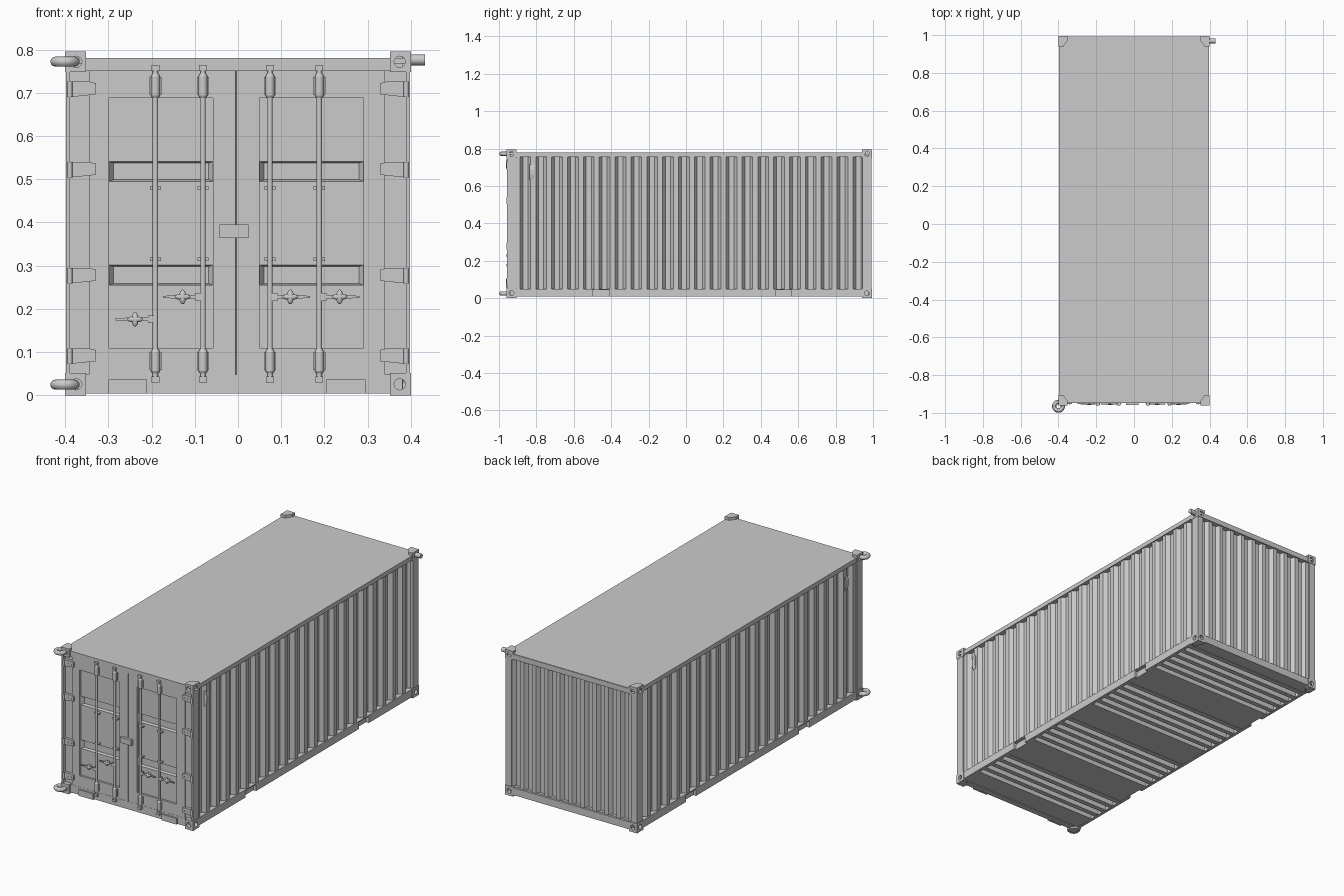
import bpy, bmesh, math
from mathutils import Vector, Matrix

if "Cube" in bpy.data.objects:
    bpy.data.objects.remove(bpy.data.objects["Cube"])


def make(name, bm, smooth=False):
    bmesh.ops.recalc_face_normals(bm, faces=bm.faces)
    me = bpy.data.meshes.new(name)
    bm.to_mesh(me)
    bm.free()
    ob = bpy.data.objects.new(name, me)
    bpy.context.collection.objects.link(ob)
    if smooth:
        bpy.ops.object.select_all(action='DESELECT')
        bpy.context.view_layer.objects.active = ob
        ob.select_set(True)
        bpy.ops.object.shade_smooth_by_angle(angle=math.radians(40))
    return ob


def add_box(bm, x0, x1, y0, y1, z0, z1):
    m = Matrix.Translation(((x0 + x1) / 2, (y0 + y1) / 2, (z0 + z1) / 2)) @ \
        Matrix.Diagonal((abs(x1 - x0), abs(y1 - y0), abs(z1 - z0), 1))
    bmesh.ops.create_cube(bm, size=1, matrix=m)


def boxes(name, *dims):
    bm = bmesh.new()
    for d in dims:
        add_box(bm, *d)
    return make(name, bm)


def add_prism(bm, pts, axis, a, b):
    put = {'x': lambda p, t: (t, p[0], p[1]), 'y': lambda p, t: (p[0], t, p[1]),
           'z': lambda p, t: (p[0], p[1], t)}[axis]
    lo, hi = ([bm.verts.new(put(p, t)) for p in pts] for t in (a, b))
    bm.faces.new(lo)
    bm.faces.new(hi[::-1])
    for i in range(len(pts)):
        bm.faces.new((lo[i - 1], lo[i], hi[i], hi[i - 1]))


def add_cyl(bm, p, q, r0, r1=None, n=16):
    p, q = Vector(p), Vector(q)
    d = q - p
    rot = Vector((0, 0, 1)).rotation_difference(d).to_matrix().to_4x4()
    bmesh.ops.create_cone(bm, cap_ends=True, segments=n, radius1=r0, radius2=r0 if r1 is None else r1,
                          depth=d.length, matrix=Matrix.Translation((p + q) / 2) @ rot)


def add_ball(bm, c, sx, sy, sz):
    bmesh.ops.create_uvsphere(bm, u_segments=12, v_segments=8, radius=1,
                              matrix=Matrix.Translation(c) @ Matrix.Diagonal((sx, sy, sz, 1)))


W, F, B = 0.40, -0.961, 0.995   # half width, front, back

# Corner castings with round holes in their two outer faces
for sx in (-1, 1):
    for ye, sy in ((F, -1), (B, 1)):
        for z0, z1 in ((0, 0.052), (0.748, 0.795)):
            bm = bmesh.new()
            xi, yi = sx * (W - 0.048), ye - sy * 0.055
            add_prism(bm, [(sx * W, ye), (xi, ye), (xi, ye - sy * 0.025),
                           (sx * (W - 0.025), yi), (sx * W, yi)], 'z', z0, z1)
            ob = make("corner_casting", bm)
            zc = (z0 + z1) / 2
            xc, yc = sx * (W - 0.026), ye - sy * 0.028
            for p, q in (((xc, ye + sy * 0.01, zc), (xc, ye - sy * 0.02, zc)),
                         ((sx * (W + 0.01), yc, zc), (sx * (W - 0.02), yc, zc))):
                bm = bmesh.new()
                add_cyl(bm, p, q, 0.013, n=20)
                cut = make("hole_cutter", bm)
                cut.hide_render = True
                mod = ob.modifiers.new("hole", 'BOOLEAN')
                mod.operation, mod.object = 'DIFFERENCE', cut
                bpy.context.view_layer.objects.active = ob
                bpy.ops.object.modifier_apply(modifier=mod.name)
                bpy.data.objects.remove(cut)

# Frame: posts, rails, roof
for s in (-1, 1):
    boxes("front_post", (s * 0.34, s * 0.39, -0.938, -0.91, 0.05, 0.75),
          (s * 0.388, s * 0.398, -0.958, -0.91, 0.05, 0.75))
    boxes("back_post", (s * 0.362, s * 0.398, 0.945, 0.992, 0.05, 0.75))
    boxes("top_side_rail", (s * 0.368, s * 0.397, -0.91, 0.945, 0.756, 0.778))
    boxes("bottom_side_rail", *[(s * 0.38, s * 0.397, a, b, 0.008, 0.05)
                                for a, b in ((-0.91, -0.5), (-0.41, 0.48), (0.565, 0.945))],
          (s * 0.368, s * 0.397, -0.91, 0.945, 0.044, 0.05))
boxes("roof", (-0.397, 0.397, -0.948, 0.99, 0.768, 0.78))
boxes("front_header", (-0.352, 0.352, -0.948, -0.91, 0.75, 0.778))
boxes("front_sill", (-0.352, 0.352, -0.945, -0.91, 0.005, 0.048))
boxes("sill_plates", (-0.3, -0.21, -0.953, -0.94, 0.004, 0.037),
      (0.203, 0.295, -0.953, -0.94, 0.004, 0.037))
boxes("back_top_rail", (-0.365, 0.365, 0.955, 0.992, 0.75, 0.778))
boxes("back_bottom_rail", (-0.365, 0.365, 0.945, 0.992, 0.008, 0.048))


# Corrugated walls: trapezoid wave swept upward
def wave(name, a, b, n, out, inn, place):
    bm = bmesh.new()
    p = (b - a) / n
    pts = [(a + (i + t) * p, d) for i in range(n)
           for t, d in ((0, out), (0.32, out), (0.5, inn), (0.82, inn))] + [(b, out)]
    cols = [[bm.verts.new((*place(u, d), z)) for z in (0.045, 0.762)] for u, d in pts]
    for c, e in zip(cols, cols[1:]):
        bm.faces.new((c[0], e[0], e[1], c[1]))
    make(name, bm)


for s in (-1, 1):
    wave("side_wall", -0.915, 0.95, 22, 0.391, 0.370, lambda u, d: (s * d, u))
wave("back_wall", -0.365, 0.365, 10, 0.984, 0.964, lambda u, d: (u, d))

# Underside: floor, flush plates, groups of cross beams
boxes("floor", (-0.38, 0.38, -0.94, 0.98, 0.034, 0.05))
groups = ((-0.80, -0.56, 4), (-0.36, -0.06, 5), (0.12, 0.42, 5), (0.62, 0.92, 5))
edge = -0.93
for a, b, n in groups:
    boxes("under_plate", (-0.381, 0.381, edge, a, 0.009, 0.036))
    p = (b - a) / n
    boxes("cross_beams", *[(-0.381, 0.381, a + (i + 0.5) * p, a + (i + 0.95) * p, 0.009, 0.036)
                           for i in range(n)])
    edge = b
boxes("under_plate", (-0.381, 0.381, edge, 0.95, 0.009, 0.036))

# Doors: frame around a recessed panel with two deeper grooves
face, rec, deep, back = -0.944, -0.933, -0.918, -0.905
for nm, x0, p0, p1, x1 in (("left_door", -0.345, -0.298, -0.058, -0.006),
                           ("right_door", -0.003, 0.05, 0.29, 0.34)):
    boxes(nm + "_frame", (x0, p0, face, back, 0.048, 0.75), (p1, x1, face, back, 0.048, 0.75),
          (p0, p1, face, back, 0.048, 0.11), (p0, p1, face, back, 0.688, 0.75))
    prof = [(back, 0.10), (rec, 0.10)]
    for z0, z1 in ((0.255, 0.302), (0.495, 0.541)):
        prof += [(rec, z0), (deep, z0 + 0.004), (deep, z1 - 0.004), (rec, z1)]
    bm = bmesh.new()
    add_prism(bm, prof + [(rec, 0.7), (back, 0.7)], 'x', p0, p1)
    # Sloped groove ends
    for z0, z1 in ((0.255, 0.302), (0.495, 0.541)):
        for xe, d in ((p0, 1), (p1, -1)):
            add_prism(bm, [(xe, rec), (xe + d * 0.01, deep), (xe, deep)], 'z', z0, z1)
    make(nm + "_panel", bm)

# Locking bars with barrel bearings, cams and guides
yb = -0.951
for x in (-0.191, -0.081, 0.074, 0.188):
    bm = bmesh.new()
    add_cyl(bm, (x, yb, 0.032), (x, yb, 0.764), 0.0062)
    for z in (0.079, 0.716):
        add_cyl(bm, (x, yb, z - 0.022), (x, yb, z + 0.022), 0.0105)
        for k in (-1, 1):
            add_cyl(bm, (x, yb, z + k * 0.022), (x, yb, z + k * 0.028), 0.0105, 0.007)
    make("locking_bar", bm, True)
    boxes("bar_brackets", *[(x - 0.014, x + 0.014, -0.949, -0.94, z - 0.02, z + 0.02) for z in (0.079, 0.716)],
          *[(x - 0.013, x + 0.013, -0.951, -0.93, z - 0.004, z + 0.004) for z in (0.315, 0.48)],
          *[(x - 0.009, x + 0.009, -0.96, -0.943, z - 0.007, z + 0.007) for z in (0.037, 0.757)])

# Handles: hub on the bar, tapered lever, crossed catch
for x, z, d in ((-0.191, 0.176, -1), (-0.081, 0.228, -1), (0.074, 0.228, 1), (0.188, 0.228, 1)):
    boxes("handle_hub", (x + d * 0.003, x + d * 0.017, -0.956, -0.945, z - 0.009, z + 0.009))
    bm = bmesh.new()
    add_prism(bm, [(x + d * 0.015, z - 0.004), (x + d * 0.065, z - 0.004), (x + d * 0.093, z - 0.002),
                   (x + d * 0.093, z + 0.002), (x + d * 0.065, z + 0.004), (x + d * 0.015, z + 0.004)],
              'y', -0.955, -0.949)
    make("handle_lever", bm)
    bm = bmesh.new()
    add_ball(bm, (x + d * 0.047, -0.952, z), 0.008, 0.007, 0.017)
    add_ball(bm, (x + d * 0.047, -0.952, z), 0.02, 0.007, 0.007)
    add_cyl(bm, (x + d * 0.047, -0.952, z), (x + d * 0.047, -0.93, z), 0.006)
    make("handle_catch", bm, True)

# Lock box over the door gap
boxes("lock_box", (-0.043, 0.024, -0.958, -0.94, 0.364, 0.395))

# Hinges: tapered leaf plus knuckle
for s in (-1, 1):
    for z in (0.091, 0.277, 0.522, 0.708):
        bm = bmesh.new()
        add_prism(bm, [(s * 0.387, z - 0.018), (s * 0.33, z - 0.012), (s * 0.328, z + 0.014),
                       (s * 0.345, z + 0.018), (s * 0.387, z + 0.018)], 'y', -0.952, -0.936)
        add_cyl(bm, (s * 0.389, -0.955, z - 0.018), (s * 0.389, -0.955, z + 0.018), 0.006, n=12)
        for k in (0.342, 0.362):
            add_cyl(bm, (s * k, -0.955, z), (s * k, -0.95, z), 0.003, n=8)
        make("hinge", bm, True)

# Small side vents near the front
for s in (-1, 1):
    bm = bmesh.new()
    add_prism(bm, [(s * 0.37, 0.628), (s * 0.392, 0.635), (s * 0.398, 0.66), (s * 0.398, 0.69),
                   (s * 0.392, 0.712), (s * 0.37, 0.72)], 'y', -0.838, -0.814)
    make("side_vent", bm)

# Rings on the front left corners, pin on the back right top corner
for z in (0.025, 0.772):
    bpy.ops.mesh.primitive_torus_add(location=(-0.40, -0.965, z), major_radius=0.0225, minor_radius=0.0115,
                                     major_segments=32, minor_segments=12)
    bpy.context.object.name = "corner_ring"
    bpy.ops.object.shade_smooth_by_angle()
bm = bmesh.new()
add_cyl(bm, (0.38, 0.969, 0.776), (0.432, 0.969, 0.776), 0.0125)
make("corner_pin", bm, True)
